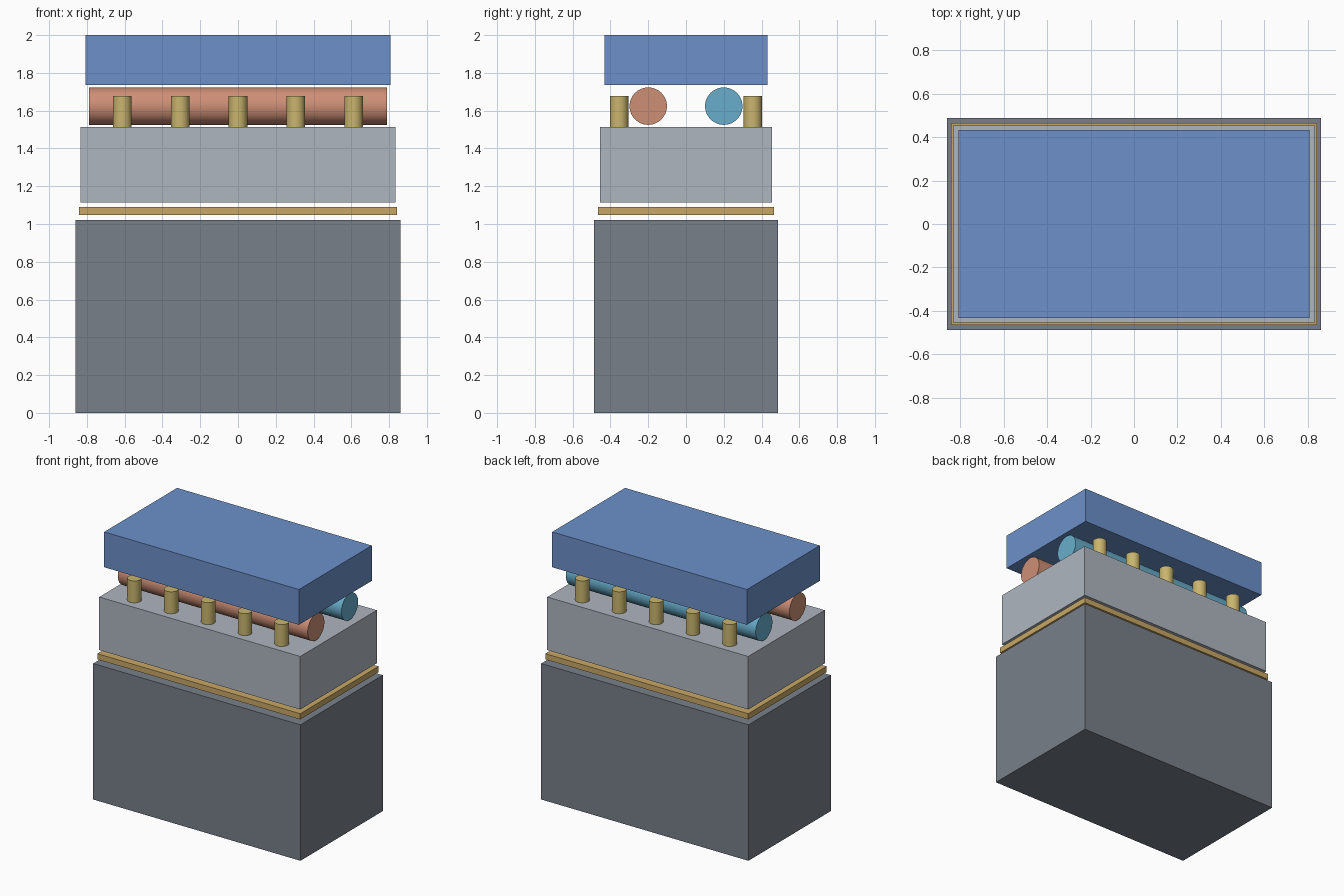
import bpy
from math import radians

if "Cube" in bpy.data.objects:
    bpy.data.objects.remove(bpy.data.objects["Cube"], do_unlink=True)


def material(name, hex_code):
    """Flat material from an sRGB hex code, converted to linear."""
    srgb = [c / 255 for c in bytes.fromhex(hex_code)]
    linear = [c / 12.92 if c < 0.04 else ((c + 0.055) / 1.055) ** 2.4 for c in srgb]
    mat = bpy.data.materials.new(name)
    mat.use_nodes = True
    mat.diffuse_color = (*linear, 1)
    mat.node_tree.nodes["Principled BSDF"].inputs["Base Color"].default_value = (*linear, 1)
    return mat


def finish(name, mat):
    obj = bpy.context.object
    obj.name = obj.data.name = name
    obj.data.materials.append(mat)
    return obj


def slab(name, half_x, half_y, bottom, top, mat):
    """Box centred on the vertical axis between two heights."""
    bpy.ops.mesh.primitive_cube_add(size=2, location=(0, 0, (bottom + top) / 2))
    bpy.context.object.scale = (half_x, half_y, (top - bottom) / 2)
    bpy.ops.object.transform_apply(location=False, rotation=False, scale=True)
    return finish(name, mat)


def rod(name, radius, length, location, mat, along_x=False):
    rotation = (0, radians(90), 0) if along_x else (0, 0, 0)
    bpy.ops.mesh.primitive_cylinder_add(vertices=48, radius=radius, depth=length,
                                        location=location, rotation=rotation)
    bpy.ops.object.shade_smooth_by_angle(angle=radians(35))
    return finish(name, mat)


dark_grey = material("dark grey", "78808A")
brass = material("brass", "C8A766")
light_grey = material("light grey", "AFB6C0")
copper = material("copper", "CE8F76")
teal = material("teal", "68AECC")
pale_gold = material("pale gold", "C9B56E")
blue = material("blue", "6C90CA")

# Stacked engine layers, separated by small gaps
slab("engine_block", 0.86, 0.488, 0, 1.02, dark_grey)
slab("gasket", 0.842, 0.465, 1.047, 1.09, brass)
slab("cylinder_head", 0.834, 0.454, 1.115, 1.513, light_grey)
slab("cover", 0.808, 0.432, 1.735, 2.0, blue)

# Camshafts and a row of valves outside each one
for side, y_sign, shaft_mat in (("front", -1, copper), ("back", 1, teal)):
    rod(f"{side}_camshaft", 0.099, 1.575, (0, y_sign * 0.2, 1.624), shaft_mat, True)
    for i in range(5):
        x = (i - 2) * 0.306
        rod(f"{side}_valve_{i + 1}", 0.049, 0.165, (x, y_sign * 0.354, 1.595), pale_gold)
